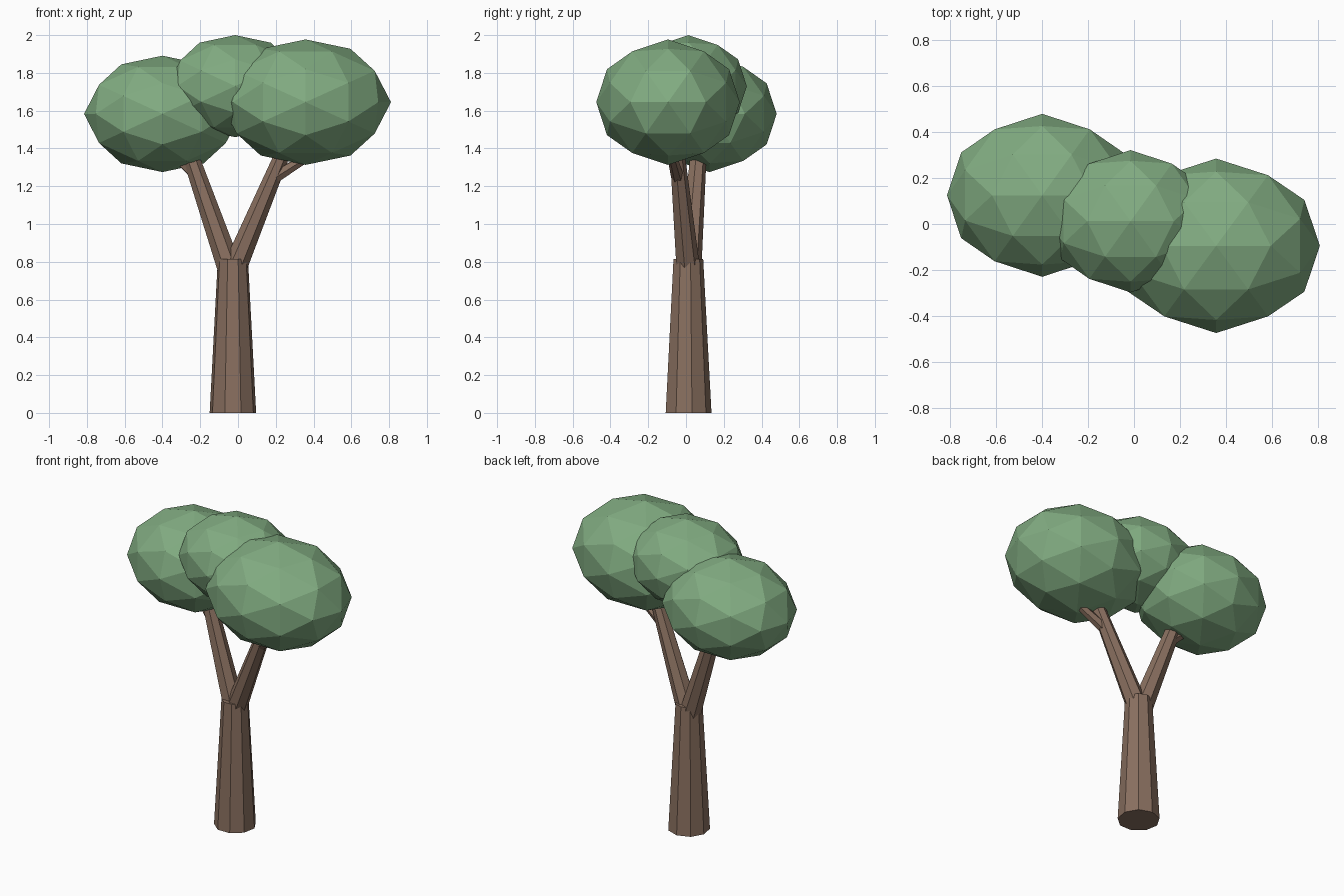
import bpy, bmesh
from mathutils import Vector

if "Cube" in bpy.data.objects:
    bpy.data.objects.remove(bpy.data.objects["Cube"])


def material(name, color):
    m = bpy.data.materials.new(name)
    m.diffuse_color = (*color, 1)
    m.use_nodes = True
    m.node_tree.nodes["Principled BSDF"].inputs["Base Color"].default_value = m.diffuse_color
    return m


BARK = material("bark", (0.25, 0.16, 0.115))
LEAF = material("leaf", (0.22, 0.41, 0.22))


def finish(bm, name, mat):
    bmesh.ops.recalc_face_normals(bm, faces=bm.faces)
    mesh = bpy.data.meshes.new(name)
    bm.to_mesh(mesh)
    bm.free()
    mesh.materials.append(mat)
    ob = bpy.data.objects.new(name, mesh)
    bpy.context.collection.objects.link(ob)
    return ob


def limb(name, start, end, r1, r2, sides):
    """Tapered, flat-sided limb between two points."""
    start, end = Vector(start), Vector(end)
    axis = end - start
    bm = bmesh.new()
    bmesh.ops.create_cone(bm, cap_ends=True, segments=sides,
                          radius1=r1, radius2=r2, depth=axis.length)
    ob = finish(bm, name, BARK)
    ob.location = (start + end) / 2
    ob.rotation_mode = 'QUATERNION'
    ob.rotation_quaternion = Vector((0, 0, 1)).rotation_difference(axis)


def leaf_clump(name, center, radii):
    """80-sided ball with its vertices on the three axis planes, stretched."""
    bm = bmesh.new()
    phi = (1 + 5 ** 0.5) / 2
    for a in (-1, 1):
        for b in (-phi, phi):
            for co in ((b, a, 0), (0, b, a), (a, 0, b)):
                bm.verts.new(co)
    bmesh.ops.convex_hull(bm, input=bm.verts)
    bmesh.ops.subdivide_edges(bm, edges=bm.edges[:], cuts=1, use_grid_fill=True)
    for v in bm.verts:
        v.co = v.co.normalized() * Vector(radii)
    ob = finish(bm, name, LEAF)
    ob.location = center


# Trunk
limb("trunk", (-0.027, 0.01, 0), (-0.027, 0.01, 0.815), 0.125, 0.081, 9)

# Main forks
limb("left_branch", (-0.04, 0.015, 0.75), (-0.30, 0.075, 1.50), 0.066, 0.04, 7)
limb("right_branch", (-0.025, 0.01, 0.75), (0.29, -0.06, 1.50), 0.066, 0.036, 7)

# Side twigs running up into the leaves
limb("left_twig", (-0.22, 0.06, 1.26), (-0.40, 0.10, 1.42), 0.034, 0.022, 6)
limb("right_twig", (0.20, -0.045, 1.25), (0.44, -0.085, 1.40), 0.034, 0.022, 6)

# Leaf clumps
leaf_clump("left_leaves", (-0.40, 0.125, 1.583), (0.415, 0.355, 0.308))
leaf_clump("right_leaves", (0.358, -0.095, 1.645), (0.452, 0.38, 0.332))
leaf_clump("middle_leaves", (-0.015, 0.012, 1.73), (0.36, 0.31, 0.27))
